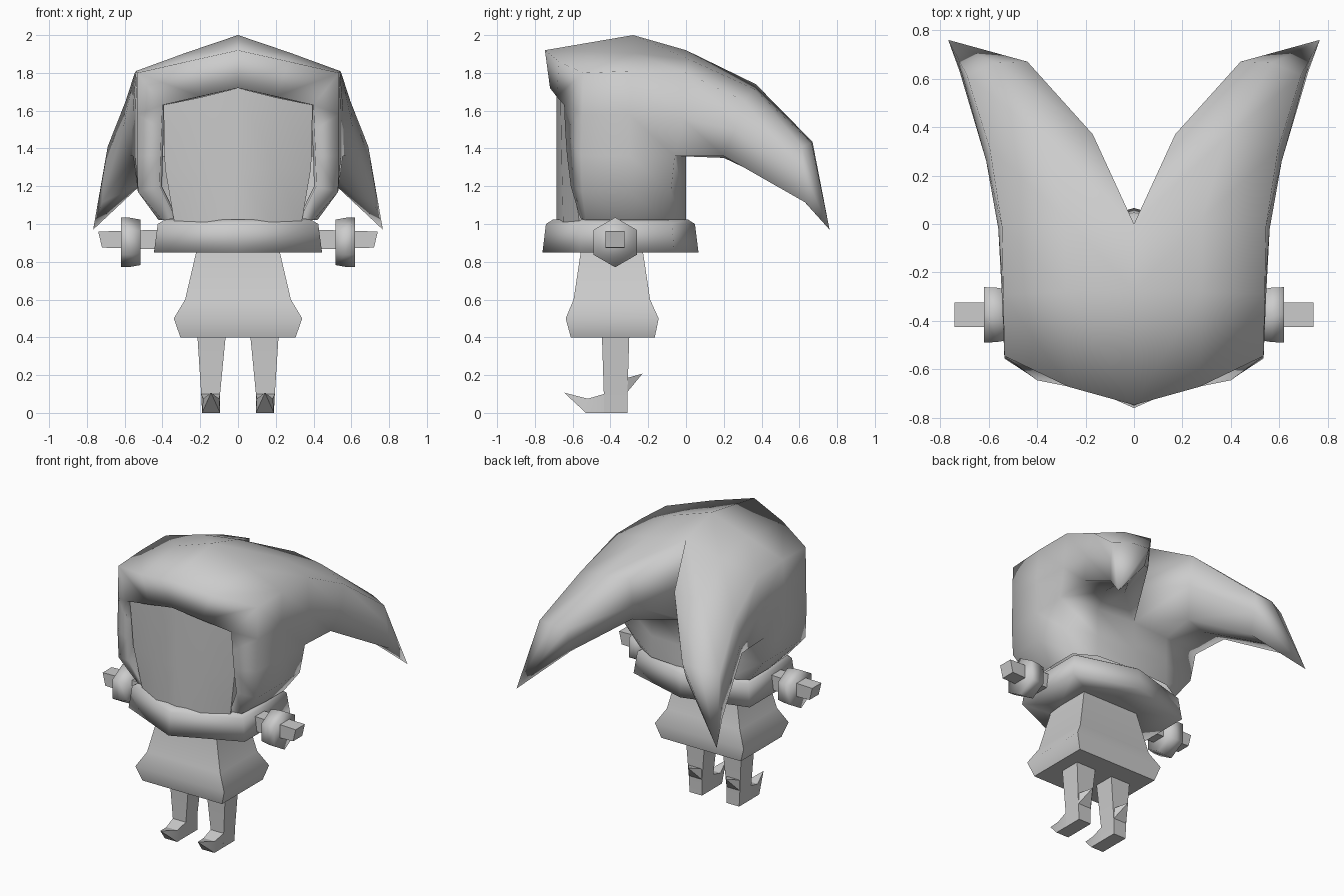
import bpy, bmesh, math

cube = bpy.data.objects.get("Cube")
if cube:
    bpy.data.objects.remove(cube, do_unlink=True)

grey = bpy.data.materials.new("plain grey")
grey.use_nodes = True
grey.diffuse_color = (0.6, 0.6, 0.6, 1)
grey.node_tree.nodes["Principled BSDF"].inputs["Base Color"].default_value = (0.6, 0.6, 0.6, 1)


def finish(name, bm, angle=40, mirror=False):
    """Turn a bmesh into a shaded object, optionally mirrored across x."""
    if mirror:
        copy = bmesh.ops.duplicate(bm, geom=bm.verts[:] + bm.edges[:] + bm.faces[:])["geom"]
        for v in copy:
            if isinstance(v, bmesh.types.BMVert):
                v.co.x *= -1
    bmesh.ops.remove_doubles(bm, verts=bm.verts, dist=0.0005)
    bmesh.ops.recalc_face_normals(bm, faces=bm.faces)
    mesh = bpy.data.meshes.new(name)
    bm.to_mesh(mesh)
    bm.free()
    mesh.materials.append(grey)
    ob = bpy.data.objects.new(name, mesh)
    bpy.context.collection.objects.link(ob)
    bpy.ops.object.select_all(action='DESELECT')
    ob.select_set(True)
    bpy.context.view_layer.objects.active = ob
    bpy.ops.object.shade_smooth_by_angle(angle=math.radians(angle))


def loft(bm, rings, closed=True, caps=False):
    """Skin a list of point rings; a one-point ring makes a tip."""
    vs = [[bm.verts.new(p) for p in r] for r in rings]
    for a, b in zip(vs, vs[1:]):
        n = len(a)
        for i in range(n if closed else n - 1):
            j = (i + 1) % n
            bm.faces.new([a[i], a[j], b[0]] if len(b) == 1 else [a[i], a[j], b[j], b[i]])
    if caps:
        for r in (vs[0], vs[-1]):
            if len(r) > 2:
                bm.faces.new(r)


def rect(x0, x1, y0, y1, z):
    return [(x0, y0, z), (x1, y0, z), (x1, y1, z), (x0, y1, z)]


# Hood: arches from the face opening to the back of the head (left half)
inner_rim = [(0, -.72, 1.72), (.2, -.685, 1.675), (.4, -.645, 1.63), (.405, -.64, 1.5),
             (.41, -.63, 1.36), (.415, -.61, 1.2), (.33, -.56, 1.03)]
lining = [(x * .97, y + .1, z) for x, y, z in inner_rim]
outer_rim = [(0, -.747, 1.92), (.27, -.672, 1.86), (.535, -.545, 1.8), (.535, -.55, 1.58),
             (.535, -.555, 1.36), (.53, -.55, 1.17), (.4, -.53, 1.02)]
crown = [(0, -.28, 2.0), (.28, -.28, 1.905), (.54, -.29, 1.81), (.545, -.3, 1.58),
         (.545, -.3, 1.36), (.53, -.3, 1.17), (.42, -.3, 1.02)]
back = [(0, 0, 1.92), (.28, .02, 1.87), (.545, -.01, 1.805), (.56, -.02, 1.56),
        (.555, -.06, 1.36), (.53, -.08, 1.17), (.42, -.1, 1.02)]
bm = bmesh.new()
loft(bm, [lining, inner_rim, outer_rim, crown, back], closed=False)
# Back of the head under the horns
loft(bm, [back[4:], [(.28, -.02, z) for z in (1.36, 1.17, 1.02)],
          [(0, 0, z) for z in (1.36, 1.17, 1.02)]], closed=False)
# Drooping horn, highest along its inner edge
root = back[:5] + [(.28, -.02, 1.36), (0, 0, 1.36), (0, 0, 1.62)]
bend = [(.17, .37, 1.74), (.38, .36, 1.715), (.595, .31, 1.65), (.61, .26, 1.5),
        (.57, .2, 1.36), (.4, .2, 1.35), (.26, .22, 1.38), (.17, .34, 1.54)]
droop = [(.44, .67, 1.435), (.57, .665, 1.43), (.69, .615, 1.41), (.71, .62, 1.28),
         (.72, .63, 1.115), (.6, .58, 1.17), (.5, .54, 1.22), (.45, .64, 1.32)]
loft(bm, [root, bend, droop, [(.767, .76, .97)]])
finish("hood", bm, 120, mirror=True)

# Face plate, gently curved and narrowing to the chin
bm = bmesh.new()
outline = [(0, -.685, -.685, 1.72), (.2, -.665, -.65, 1.67), (.395, -.62, -.565, 1.63),
           (.39, -.4, -.4, 1.63)]
loft(bm, [[(x, y0, z), (x * .98, (y0 + y1) / 2, 1.3), (x * .85, y1, 1.0)]
          for x, y0, y1, z in outline], closed=False)
finish("face", bm, 35, mirror=True)

# Six-sided collar with points at front and back
hexagon = [(0, -.413), (.445, -.215), (.445, .285), (0, .413), (-.445, .285), (-.445, -.215)]
bm = bmesh.new()
loft(bm, [[(x * r, -.347 + y * r, z) for x, y in hexagon]
          for r, z in ((.5, .88), (1, .85), (.955, 1.0), (.86, 1.025), (.6, 1.025))], caps=True)
finish("collar", bm, 150)

# Flared four-sided tunic
bm = bmesh.new()
loft(bm, [rect(-w, w, y0, y1, z) for w, y0, y1, z in (
    (.305, -.61, -.165, .4), (.34, -.637, -.145, .5), (.28, -.595, -.19, .6),
    (.21, -.55, -.235, .9))], caps=True)
finish("tunic", bm, 60)

for side, s in (("left", 1), ("right", -1)):
    # Leg with curled pointed toe and heel spur
    bm = bmesh.new()
    loft(bm, [rect(.065, .215, -.445, -.3, .41), rect(.095, .195, -.435, -.31, .1),
              rect(.095, .19, -.435, -.31, 0)], caps=True)
    loft(bm, [[(.095, -.434, 0), (.19, -.434, 0), (.195, -.434, .1), (.095, -.434, .1)],
              [(.095, -.53, 0), (.19, -.53, 0), (.185, -.52, .075), (.1, -.52, .075)],
              [(.143, -.645, .107)]], caps=True)
    loft(bm, [[(.095, -.311, .11), (.195, -.311, .11), (.195, -.311, .185), (.095, -.311, .185)],
              [(.145, -.23, .208)]], caps=True)
    bmesh.ops.scale(bm, vec=(s, 1, 1), verts=bm.verts)
    finish(side + "_leg", bm, 30)

    # Arm stub with a slanted end
    bm = bmesh.new()
    loft(bm, [[(x0 * s, -.425, z0), (x0 * s, -.325, z0), (x1 * s, -.325, z1), (x1 * s, -.425, z1)]
              for x0, x1, z0, z1 in ((.4, .4, .865, .97), (.72, .74, .875, .96))], caps=True)
    finish(side + "_arm", bm, 30)

    # Hexagonal cuff
    bm = bmesh.new()
    loft(bm, [[(x * s, -.375 + r * math.sin(k * math.pi / 3), .903 + r * math.cos(k * math.pi / 3))
               for k in range(6)] for x, r in ((.515, .12), (.57, .13), (.62, .132))], caps=True)
    finish(side + "_cuff", bm, 120)
